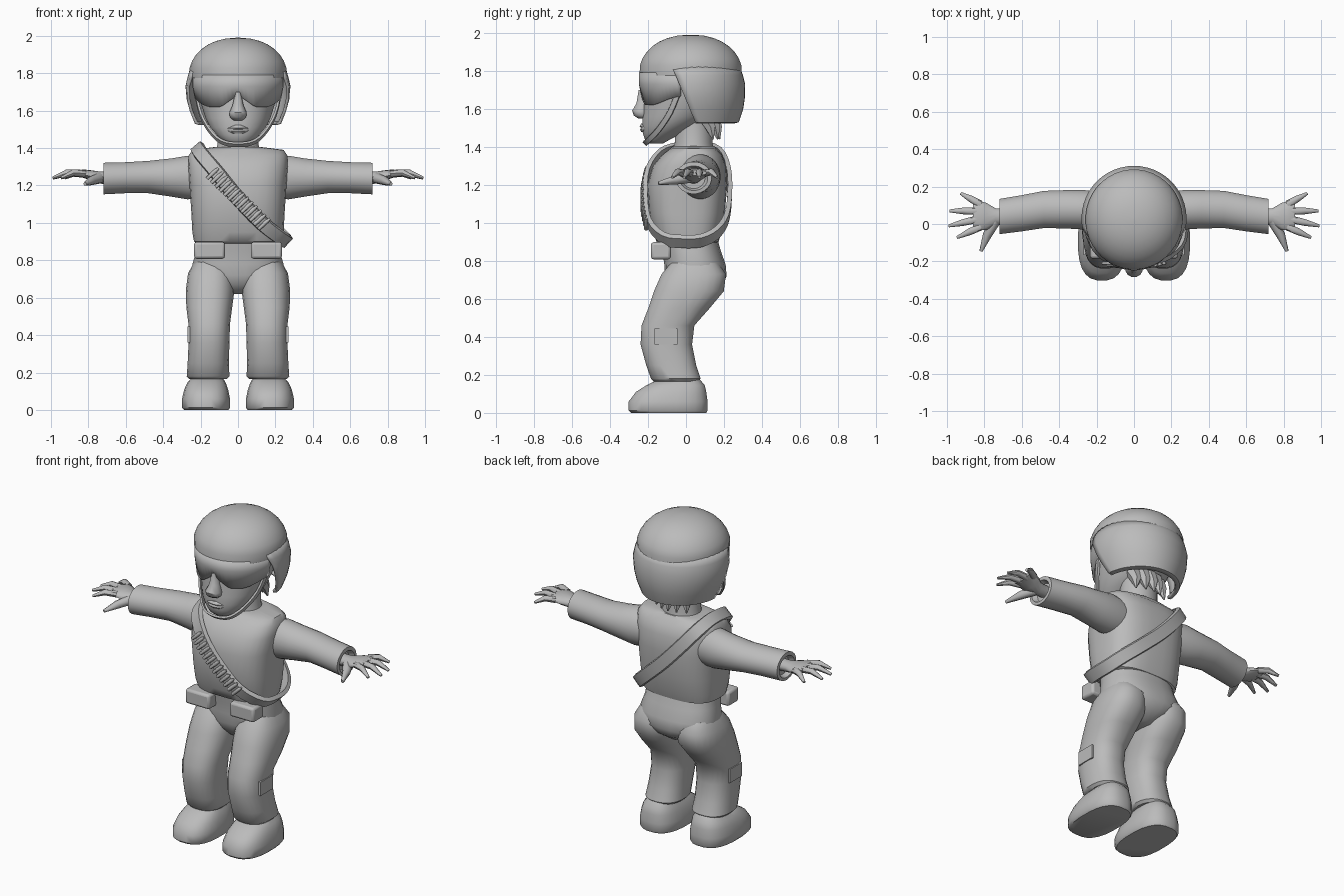
import bpy, bmesh, math
from mathutils import Vector

if "Cube" in bpy.data.objects:
    bpy.data.objects.remove(bpy.data.objects["Cube"])

grey = bpy.data.materials.new("plain_grey")
grey.diffuse_color = (0.5, 0.5, 0.5, 1)
grey.use_nodes = True
grey.node_tree.nodes["Principled BSDF"].inputs["Base Color"].default_value = grey.diffuse_color


def finish(name, bm, mirror=False, solid=0, angle=45, bevel=0):
    bmesh.ops.recalc_face_normals(bm, faces=bm.faces)
    me = bpy.data.meshes.new(name)
    bm.to_mesh(me)
    bm.free()
    me.materials.append(grey)
    me.shade_smooth()
    me.set_sharp_from_angle(angle=math.radians(angle))
    ob = bpy.data.objects.new(name, me)
    bpy.context.collection.objects.link(ob)
    if solid:
        m = ob.modifiers.new("thickness", 'SOLIDIFY')
        m.thickness, m.offset = solid, 0
    if bevel:
        m = ob.modifiers.new("bevel", 'BEVEL')
        m.width, m.segments = bevel, 2
    if mirror:
        ob.modifiers.new("mirror", 'MIRROR')
    return ob


def skin(bm, rings, closed=True, caps=True, loop=False):
    """Bridge lists of points with quads."""
    vs = [[bm.verts.new(p) for p in r] for r in rings]
    n = len(vs[0])
    pairs = list(zip(vs, vs[1:])) + ([(vs[-1], vs[0])] if loop else [])
    for a, b in pairs:
        for i in range(n if closed else n - 1):
            j = (i + 1) % n
            bm.faces.new((a[i], a[j], b[j], b[i]))
    if caps and closed and not loop:
        bm.faces.new(vs[0])
        bm.faces.new(vs[-1])


def loft(bm, secs, n=24, e=2.0, axis='z'):
    """Sections are (position, u0, u1, v0, v1) bounds of a superellipse."""
    rings = []
    for t, u0, u1, v0, v1 in secs:
        r = []
        for i in range(n):
            a = 2 * math.pi * (i + .5) / n
            c, s = math.cos(a), math.sin(a)
            u = (u0 + u1) / 2 + (u1 - u0) / 2 * math.copysign(abs(c) ** (2 / e), c)
            v = (v0 + v1) / 2 + (v1 - v0) / 2 * math.copysign(abs(s) ** (2 / e), s)
            r.append((u, v, t) if axis == 'z' else (t, u, v))
        rings.append(r)
    skin(bm, rings)


def part(name, secs, mirror=False, **kw):
    bm = bmesh.new()
    loft(bm, secs, **kw)
    return finish(name, bm, mirror)


def sym(secs):
    """(z, half width, y front, y back) to full bounds."""
    return [(z, -r, r, a, b) for z, r, a, b in secs]


def tube(bm, pts, radii, n=8):
    pts = [Vector(p) for p in pts]
    rings = []
    for i, p in enumerate(pts):
        d = (pts[min(i + 1, len(pts) - 1)] - pts[max(i - 1, 0)]).normalized()
        s = d.cross(Vector((0, 0, 1)) if abs(d.z) < .9 else Vector((0, 1, 0))).normalized()
        t = s.cross(d)
        rings.append([p + radii[i] * (s * math.cos(2 * math.pi * k / n) + t * math.sin(2 * math.pi * k / n))
                      for k in range(n)])
    skin(bm, rings)


def ribbon(bm, pts, centre, w, th, loop):
    """Flat band along a smoothed path, facing away from centre."""
    P, c, k = [Vector(p) for p in pts], Vector(centre), len(pts)
    get = lambda i: P[i % k] if loop else P[max(0, min(k - 1, i))]
    path = []
    for i in range(k if loop else k - 1):
        a, b, d, e = get(i - 1), get(i), get(i + 1), get(i + 2)
        for t in (0, .33, .67):
            path.append(.5 * (2 * b + (d - a) * t + (2 * a - 5 * b + 4 * d - e) * t * t
                              + (3 * b - a - 3 * d + e) * t ** 3))
    if not loop:
        path.append(P[-1])
    m, rings = len(path), []
    for i, p in enumerate(path):
        q, r = (path[(i + 1) % m], path[i - 1]) if loop else (path[min(i + 1, m - 1)], path[max(i - 1, 0)])
        t = (q - r).normalized()
        nrm = p - c
        nrm = (nrm - t * nrm.dot(t)).normalized()
        s = t.cross(nrm) * w / 2
        rings.append([p + s - nrm * th, p + s * .85 + nrm * th, p - s * .85 + nrm * th, p - s - nrm * th])
    skin(bm, rings, loop=loop)


def box(bm, x0, x1, y0, y1, z0, z1):
    r = [[(x, y, z) for x, y in ((x0, y0), (x1, y0), (x1, y1), (x0, y1))] for z in (z0, z1)]
    skin(bm, r)


# body
part("torso", sym([(.885, .21, -.12, .14), (.9, .236, -.155, .172), (.95, .245, -.175, .187), (1.05, .25, -.195, .205),
                   (1.2, .26, -.205, .218), (1.3, .267, -.175, .212), (1.36, .265, -.125, .19),
                   (1.39, .245, -.085, .16), (1.405, .13, -.07, .15)]), e=2.8, n=32)
part("neck", sym([(1.36, .13, -.075, .155), (1.42, .11, -.06, .14), (1.54, .11, -.06, .14)]))
part("hips", sym([(.92, .22, -.135, .165), (.85, .225, -.125, .185), (.78, .245, -.115, .21), (.72, .235, -.115, .215),
                  (.67, .15, -.095, .19), (.62, .04, -.05, .12)]), e=2.4)
part("trouser_leg", [(.79, .05, .235, -.08, .17), (.73, .022, .268, -.13, .212), (.64, .018, .28, -.17, .2),
                     (.55, .03, .277, -.2, .125), (.46, .042, .266, -.235, .045), (.36, .045, .265, -.24, .033),
                     (.25, .048, .27, -.21, .055), (.18, .045, .275, -.185, .078), (.165, .06, .26, -.17, .065)],
     mirror=True, e=2.4)
part("shoe", [(0, .05, .29, -.29, .108), (.012, .042, .3, -.303, .115), (.06, .042, .3, -.303, .115),
              (.11, .052, .288, -.265, .108), (.145, .065, .272, -.21, .1), (.18, .085, .24, -.14, .07)],
     mirror=True, e=2.6)
part("sleeve", [(.18, -.03, .17, 1.13, 1.35), (.27, -.03, .183, 1.125, 1.36), (.36, -.025, .182, 1.14, 1.345),
                (.48, -.022, .178, 1.158, 1.332), (.6, -.04, .155, 1.158, 1.325), (.718, -.055, .135, 1.152, 1.322),
                (.72, -.035, .115, 1.17, 1.3), (.69, -.02, .1, 1.18, 1.29)], mirror=True, axis='x')

# hands
bm = bmesh.new()
loft(bm, [(.67, .0, .08, 1.205, 1.275), (.74, -.005, .085, 1.21, 1.275), (.79, -.035, .115, 1.228, 1.282),
          (.83, -.035, .125, 1.242, 1.286), (.86, -.02, .11, 1.248, 1.278)], n=14, axis='x')
for (bx, by), (tx, ty) in (((.82, .105), (.925, .163)), ((.84, .07), (.985, .07)),
                           ((.84, .025), (.99, -.01)), ((.82, -.015), (.945, -.072))):
    tube(bm, [(bx, by, 1.263), ((bx + tx) / 2, (by + ty) / 2, 1.268), (tx, ty, 1.24)], (.02, .018, .008))
tube(bm, [(.74, .02, 1.24), (.785, -.06, 1.225), (.818, -.145, 1.208)], (.03, .024, .009))
finish("hand", bm, True)

# head and face
part("head", sym([(1.418, .05, -.195, -.12), (1.435, .078, -.215, -.09), (1.47, .115, -.228, -.02),
                  (1.51, .15, -.232, .06), (1.56, .175, -.23, .14), (1.63, .197, -.222, .2), (1.72, .213, -.22, .24),
                  (1.8, .22, -.21, .25)]), e=2.1)
part("nose", sym([(1.7, .015, -.25, -.19), (1.63, .03, -.262, -.19), (1.59, .048, -.285, -.19),
                  (1.565, .045, -.277, -.19), (1.548, .025, -.25, -.19)]), n=12)
part("lips", sym([(1.478, .03, -.235, -.2), (1.49, .055, -.243, -.18), (1.5, .065, -.236, -.18),
                  (1.508, .055, -.246, -.18), (1.522, .025, -.236, -.2)]), n=16)
bm = bmesh.new()
for x, y in ((-.09, .13), (-.045, .155), (0, .165), (.045, .155), (.09, .13)):
    tube(bm, [(x, y - .03, 1.56), (x * 1.05, y, 1.5), (x * 1.15, y + .012, 1.44)], (.04, .03, .004), 6)
finish("back_hair", bm)

# visor with a notch over the nose
bm = bmesh.new()
cols = []
for i in range(33):
    a = math.radians(-82 + 164 * i / 32)
    x, q = math.sin(a), abs(math.sin(a))
    low = 1.685 - .065 * min(1, q / .4) + .05 * max(0, (q - .6) / .4) ** 2
    cols.append([(x * r, .005 - math.cos(a) * s, z) for r, s, z in
                 ((.24, .247, 1.79), (.24, .247, 1.73), (.228, .235, low))])
skin(bm, cols, closed=False)
finish("visor", bm, solid=.012)

# helmet: dome with flat brow, and lower shell round the back and ears
rings = [(1.775, .235, -.22, .27), (1.775, .255, -.245, .292)]
for i in range(1, 9):
    t = math.radians(88 * i / 8)
    c = math.cos(t) ** .9
    rings.append((1.79 + .2 * math.sin(t), .264 * c, .025 - .273 * c, .025 + .272 * c))
part("helmet_dome", sym(rings), n=40)
bm = bmesh.new()
rows = []
for z, rx, back in ((1.82, .25, .275), (1.775, .263, .292), (1.73, .273, .303), (1.66, .266, .302),
                    (1.6, .25, .293), (1.535, .225, .272), (1.53, .205, .25)):
    front, cy = -.055 + (1.78 - z) * .42, .03
    a0 = math.asin((front - cy) / (back - cy))
    rows.append([(rx * math.cos(a), cy + (back - cy) * math.sin(a), z)
                 for a in (a0 + (math.pi - 2 * a0) * k / 28 for k in range(29))])
skin(bm, rows, closed=False)
finish("helmet_shell", bm, solid=.016)

# chin strap
bm = bmesh.new()
half = [(.226, -.04, 1.69), (.2, -.085, 1.58), (.15, -.145, 1.49), (.085, -.2, 1.432)]
ribbon(bm, half + [(0, -.215, 1.418)] + [(-x, y, z) for x, y, z in reversed(half)],
       (0, -.05, 1.6), .03, .006, False)
finish("chin_strap", bm)

# shoulder belt with cartridges
bm = bmesh.new()
ribbon(bm, [(0, -.212, 1.13), (-.11, -.2, 1.265), (-.19, -.135, 1.36), (-.215, -.04, 1.395), (-.22, .07, 1.405),
            (-.2, .175, 1.37), (-.12, .222, 1.27), (0, .23, 1.14), (.13, .212, 1.02), (.215, .16, .945),
            (.255, .08, .905), (.26, -.02, .9), (.235, -.115, .915), (.13, -.192, .995)],
       (0, .02, 1.15), .08, .012, True)
finish("shoulder_belt", bm)
bm = bmesh.new()
for i in range(13):
    t = i / 12
    x, z = -.135 + .275 * t, 1.265 - .27 * t
    y = -.23 + .8 * (t - .5) ** 2 * .1
    tube(bm, [(x + k * .74, y, z + k * .67) for k in (-.042, .02, .042)], (.0105, .0105, .006), 8)
finish("cartridges", bm)

# belt pouches
bm = bmesh.new()
box(bm, .07, .235, -.185, -.08, .808, .898)
finish("belt_pouch", bm, True, bevel=.014)
bm = bmesh.new()
box(bm, .245, .27, -.165, -.045, .36, .445)
finish("leg_pocket", bm, True)
